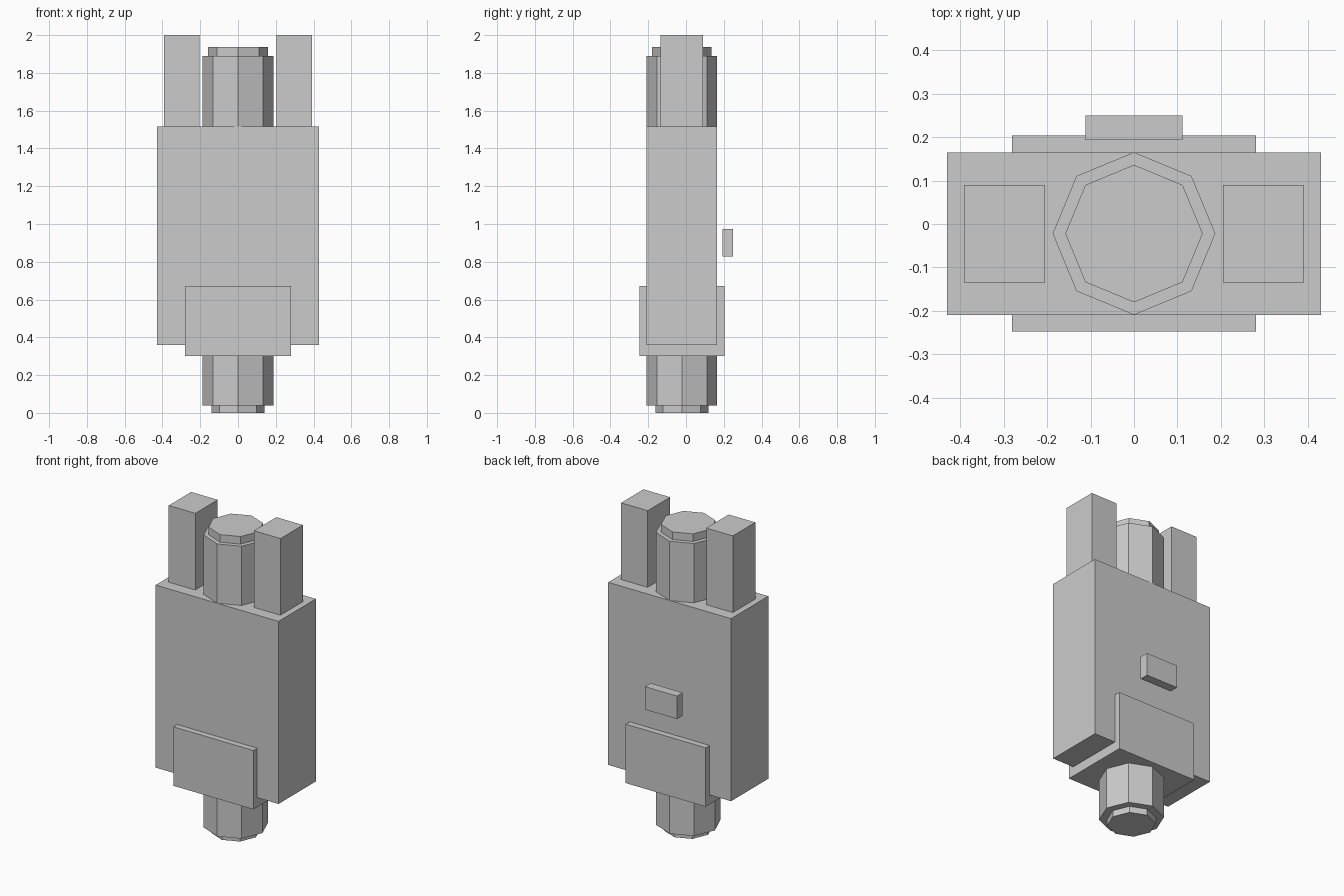
import bpy
import bmesh
from math import pi
from mathutils import Matrix

if "Cube" in bpy.data.objects:
    bpy.data.objects.remove(bpy.data.objects["Cube"])

CY = -0.022  # shared depth centre of the housing and barrels


def make_object(name, bm):
    mesh = bpy.data.meshes.new(name)
    bm.to_mesh(mesh)
    bm.free()
    obj = bpy.data.objects.new(name, mesh)
    bpy.context.collection.objects.link(obj)
    return obj


def box(name, x, y, z):
    """Box from (min, max) ranges."""
    bm = bmesh.new()
    size = [r[1] - r[0] for r in (x, y, z)]
    mid = [(r[0] + r[1]) / 2 for r in (x, y, z)]
    bmesh.ops.create_cube(bm, size=1, matrix=Matrix.Translation(mid) @ Matrix.Diagonal((*size, 1)))
    return make_object(name, bm)


def stepped_octagon(name, profile):
    """Closed eight-sided solid lofted through (radius, z) rings, bottom to top."""
    bm = bmesh.new()
    rings = []
    for r, z in profile:
        m = Matrix.Translation((0, CY, z)) @ Matrix.Rotation(pi / 2, 4, 'Z')
        rings.append(bmesh.ops.create_circle(bm, segments=8, radius=r, matrix=m)["verts"])
    for a, b in zip(rings, rings[1:]):
        for i in range(8):
            j = (i + 1) % 8
            bm.faces.new((a[i], a[j], b[j], b[i]))
    bm.faces.new(rings[0])
    bm.faces.new(rings[-1])
    bmesh.ops.recalc_face_normals(bm, faces=bm.faces)
    return make_object(name, bm)


# Main housing and the collar wrapped around its lower end
box("housing", (-0.43, 0.43), (-0.209, 0.164), (0.36, 1.515))
box("lower_collar", (-0.28, 0.28), (-0.247, 0.203), (0.30, 0.673))

# Small tab behind the housing
box("rear_tab", (-0.112, 0.112), (0.193, 0.25), (0.828, 0.973))

# Pair of upright posts
for side, label in ((-1, "left"), (1, "right")):
    box(label + "_post", sorted((side * 0.205, side * 0.391)), (-0.134, 0.09), (1.515, 2.0))

# Octagonal barrels with a stepped end
stepped_octagon("upper_barrel", [(0.187, 1.515), (0.187, 1.89), (0.158, 1.89), (0.158, 1.938)])
stepped_octagon("lower_barrel", [(0.14, 0), (0.14, 0.04), (0.187, 0.04), (0.187, 0.30)])
